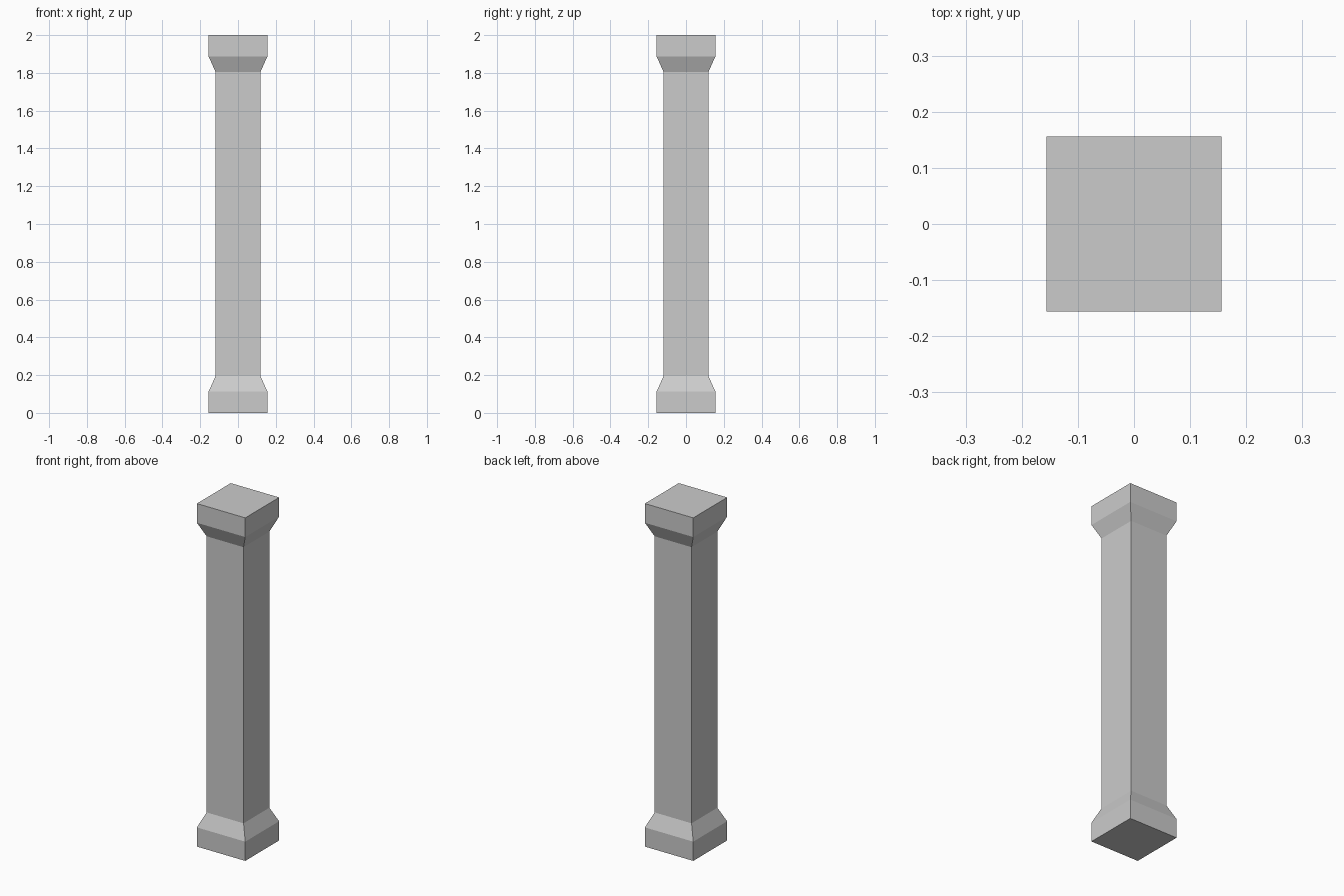
import bpy, bmesh

if "Cube" in bpy.data.objects:
    bpy.data.objects.remove(bpy.data.objects["Cube"])

BASE, SHAFT = 0.156, 0.119   # half widths
H = 2.0

# Half profile from the ground up (half width, height), mirrored for the capital
lower = [(BASE, 0.0), (BASE, 0.112), (SHAFT, 0.195)]
profile = lower + [(w, H - z) for w, z in reversed(lower)]


def square_loft(name, profile):
    """Skin square rings along a vertical profile and cap both ends."""
    bm = bmesh.new()
    rings = [[bm.verts.new((sx * w, sy * w, z))
              for sx, sy in ((-1, -1), (1, -1), (1, 1), (-1, 1))]
             for w, z in profile]
    for a, b in zip(rings, rings[1:]):
        for i in range(4):
            j = (i + 1) % 4
            bm.faces.new((a[i], a[j], b[j], b[i]))
    bm.faces.new(rings[0][::-1])
    bm.faces.new(rings[-1])
    bmesh.ops.recalc_face_normals(bm, faces=bm.faces)
    mesh = bpy.data.meshes.new(name)
    bm.to_mesh(mesh)
    bm.free()
    obj = bpy.data.objects.new(name, mesh)
    bpy.context.collection.objects.link(obj)
    return obj


# Square pillar: plinth, chamfered shaft and capital in one closed skin
square_loft("square_pillar", profile)
